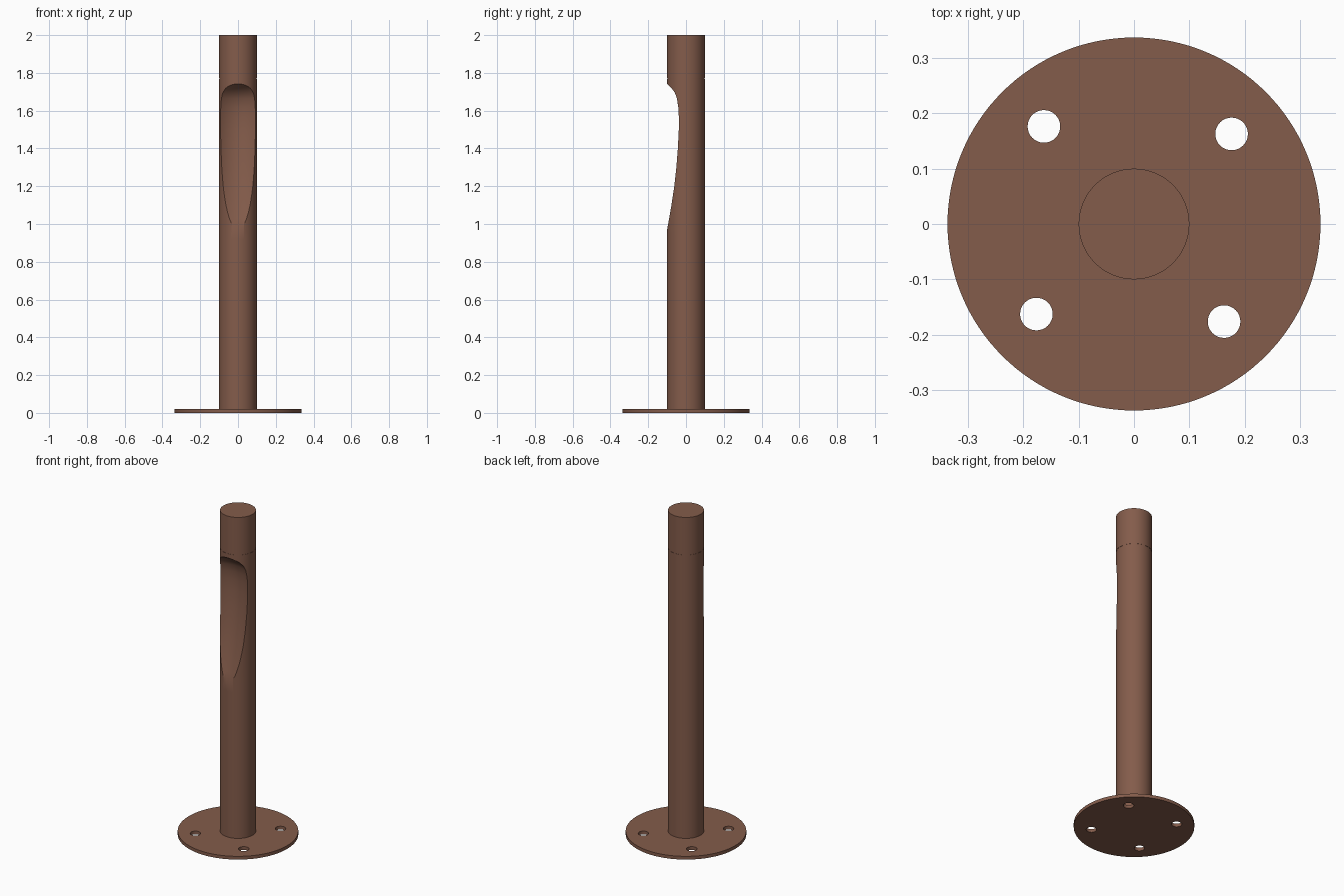
import bpy, bmesh, math

old = bpy.data.objects.get("Cube")
if old:
    bpy.data.objects.remove(old, do_unlink=True)

brown = bpy.data.materials.new("rust_brown")
brown.use_nodes = True
brown.diffuse_color = (0.23, 0.107, 0.07, 1)
brown.node_tree.nodes["Principled BSDF"].inputs["Base Color"].default_value = brown.diffuse_color


def cylinder(name, radius, z0, z1, x=0, y=0, sides=96):
    bpy.ops.mesh.primitive_cylinder_add(vertices=sides, radius=radius, depth=z1 - z0,
                                        location=(x, y, (z0 + z1) / 2))
    ob = bpy.context.object
    ob.name = name
    ob.data.materials.append(brown)
    return ob


def cut(ob, cutter):
    mod = ob.modifiers.new("cut", 'BOOLEAN')
    mod.operation = 'DIFFERENCE'
    mod.solver = 'EXACT'
    mod.object = cutter
    bpy.context.view_layer.objects.active = ob
    bpy.ops.object.modifier_apply(modifier=mod.name)
    bpy.data.objects.remove(cutter, do_unlink=True)


def smooth(ob):
    bpy.ops.object.select_all(action='DESELECT')
    ob.select_set(True)
    bpy.context.view_layer.objects.active = ob
    bpy.ops.object.shade_smooth_by_angle(angle=math.radians(30))


R = 0.1

# Round base plate with four bolt holes
base = cylinder("base_plate", 0.337, 0, 0.02, sides=128)
for k in range(4):
    a = math.radians(42.7 + 90 * k)
    cut(base, cylinder("hole_cutter", 0.0295, -0.1, 0.1,
                       0.24 * math.cos(a), 0.24 * math.sin(a), sides=32))

# Stacked post: lower tube, scooped head, thin seam, cap
lower = cylinder("lower_post", R, 0.01, 0.92)
head = cylinder("scooped_head", R, 0.92, 1.768)
seam = cylinder("cap_seam", R - 0.001, 1.768, 1.772)
cap = cylinder("top_cap", R, 1.772, 2)

# Hollow scoop cutter: rim depth against height, dished across the width
rim = [(0.93, -0.11), (0.97, -0.1), (1.03, -0.089), (1.1, -0.077), (1.2, -0.062),
       (1.3, -0.051), (1.4, -0.043), (1.5, -0.038), (1.57, -0.038), (1.62, -0.041),
       (1.665, -0.048), (1.695, -0.059), (1.72, -0.077), (1.742, -0.1), (1.752, -0.115)]
steps = 24
bm = bmesh.new()
rows = []
for z, y in rim:
    row = []
    for i in range(steps + 1):
        x = 0.13 * (2 * i / steps - 1)
        row.append(bm.verts.new((x, y + 0.5 * (y + R) - 0.5 * x * x / (R - y), z)))
    row += [bm.verts.new((0.13, -0.4, z)), bm.verts.new((-0.13, -0.4, z))]
    rows.append(row)
n = len(rows[0])
for low, high in zip(rows, rows[1:]):
    for i in range(n):
        j = (i + 1) % n
        bm.faces.new((low[i], low[j], high[j], high[i]))
bm.faces.new(rows[0])
bm.faces.new(rows[-1])
bmesh.ops.recalc_face_normals(bm, faces=bm.faces[:])
mesh = bpy.data.meshes.new("scoop_cutter")
bm.to_mesh(mesh)
bm.free()
mesh.materials.append(brown)
scoop = bpy.data.objects.new("scoop_cutter", mesh)
scoop.hide_render = True
bpy.context.collection.objects.link(scoop)
cut(head, scoop)

for ob in (base, lower, head, seam, cap):
    smooth(ob)
